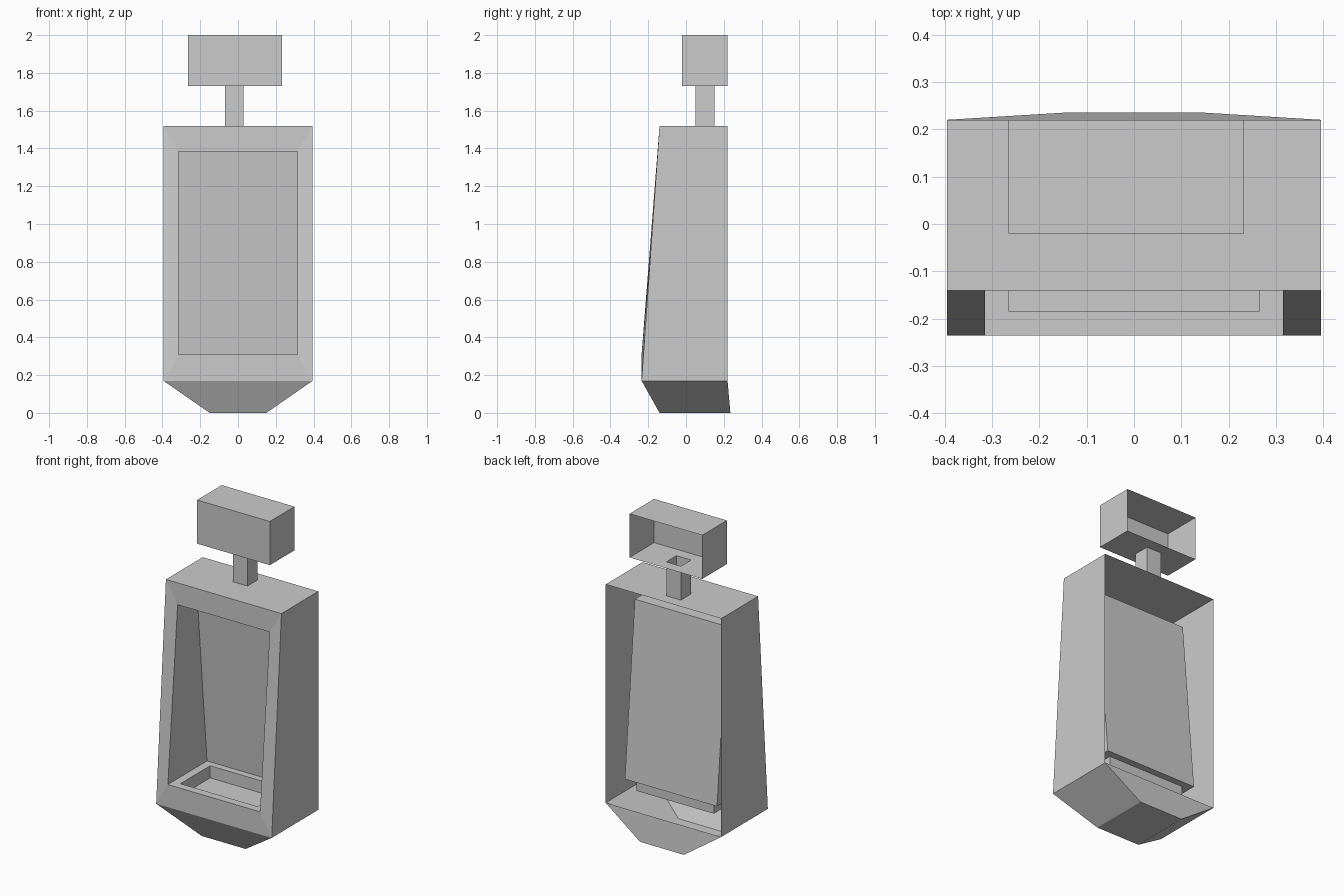
import bpy
import bmesh

cube = bpy.data.objects.get("Cube")
if cube:
    bpy.data.objects.remove(cube, do_unlink=True)

grey = bpy.data.materials.new("plain_grey")
grey.use_nodes = True
COLOUR = (0.6, 0.6, 0.6, 1)
grey.diffuse_color = COLOUR
grey.node_tree.nodes["Principled BSDF"].inputs["Base Color"].default_value = COLOUR


def level(x0, x1, y0, y1, z):
    """Horizontal rectangle, starting at the front left corner."""
    return [(x0, y0, z), (x1, y0, z), (x1, y1, z), (x0, y1, z)]


def slant(half, y0, z0, y1, z1):
    """Upright rectangle leaning from (y0, z0) up to (y1, z1)."""
    return [(-half, y0, z0), (half, y0, z0), (half, y1, z1), (-half, y1, z1)]


def sheet(name, rings, cap_start=False, cap_end=False, skip=(), inward=False):
    """Thin-walled part lofted through four-cornered rings; skip leaves walls open."""
    bm = bmesh.new()
    loops = [[bm.verts.new(p) for p in ring] for ring in rings]
    for a, b in zip(loops, loops[1:]):
        for i in range(4):
            if i not in skip:
                j = (i + 1) % 4
                bm.faces.new((a[i], a[j], b[j], b[i]))
    if cap_start:
        bm.faces.new(loops[0][::-1])
    if cap_end:
        bm.faces.new(loops[-1])
    if inward:
        bmesh.ops.reverse_faces(bm, faces=bm.faces[:])
    mesh = bpy.data.meshes.new(name)
    bm.to_mesh(mesh)
    bm.free()
    mesh.materials.append(grey)
    obj = bpy.data.objects.new(name, mesh)
    bpy.context.collection.objects.link(obj)
    return obj


W = 0.395                       # half width of the body
N = 0.315                       # half width of the niche
FRONT_LOW, FRONT_TOP, BACK = -0.235, -0.14, 0.22
BASE, TOP = 0.17, 1.52
SILL, LINTEL = 0.31, 1.385

# Body: side walls and roof, open at the back; the front is the frame
sheet("body_shell",
      [level(-W, W, FRONT_LOW, BACK, BASE), level(-W, W, FRONT_TOP, BACK, TOP)],
      cap_end=True, skip=(0, 2))

# Tapered foot with a closed underside
sheet("tapered_foot",
      [level(-0.15, 0.15, -0.14, 0.235, 0), level(-W, W, FRONT_LOW, BACK, BASE)],
      cap_start=True)

# Mitred front frame running into the deep niche with its leaning back panel
opening = slant(N, FRONT_LOW, SILL, FRONT_TOP, LINTEL)
sheet("front_frame", [slant(W, FRONT_LOW, BASE, FRONT_TOP, TOP), opening])
niche_back = slant(N, 0.147, SILL, 0.05, LINTEL)
sheet("niche_walls", [opening, niche_back], cap_end=True, skip=(0,))

# Niche floor around the sunken tray
tray_rim = level(-0.264, 0.264, -0.185, 0.105, SILL)
tray_bottom = level(-0.264, 0.264, -0.185, 0.105, SILL - 0.075)
sheet("niche_floor", [level(-N, N, FRONT_LOW, 0.147, SILL), tray_rim])
sheet("sunken_tray", [tray_rim, tray_bottom], cap_end=True)

# Hollow neck opening into the head
NECK = (-0.07, 0.03, 0.05, 0.15)
HEAD = (-0.265, 0.232, -0.02, 0.22)
HEAD_Z = 1.73
sheet("neck", [level(*NECK, TOP), level(*NECK, HEAD_Z)])

# Head: box open at the back, with the neck hole in its floor
sheet("head_box", [level(*HEAD, HEAD_Z), level(*HEAD, 2.0)], cap_end=True, skip=(2,))
sheet("head_floor", [level(*HEAD, HEAD_Z), level(*NECK, HEAD_Z)], inward=True)
